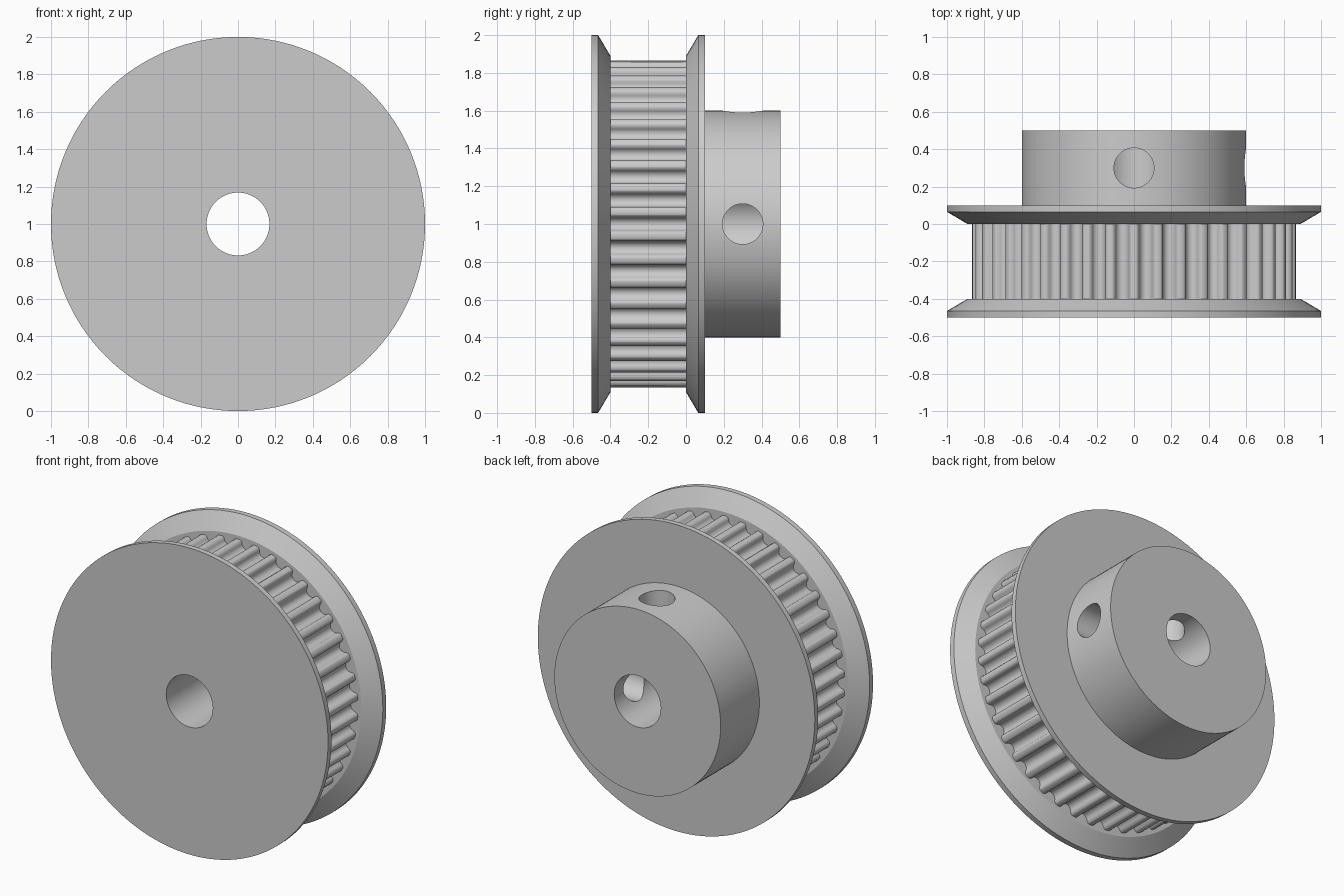
import bpy, bmesh
from math import sin, cos, pi, radians
from mathutils import Matrix, Vector

if "Cube" in bpy.data.objects:
    bpy.data.objects.remove(bpy.data.objects["Cube"], do_unlink=True)

BORE = 0.168      # shaft hole radius
HUB = 0.6         # hub radius
TEETH = 42
LAND = 0.867      # radius at the tooth tips
SEGMENTS = 128

metal = bpy.data.materials.new("plain grey metal")
metal.use_nodes = True
grey = (0.6, 0.6, 0.6, 1)
metal.diffuse_color = grey
metal.node_tree.nodes["Principled BSDF"].inputs["Base Color"].default_value = grey


def finish(name, bm):
    """Turn a bmesh into a named, coloured object."""
    bmesh.ops.recalc_face_normals(bm, faces=bm.faces)
    mesh = bpy.data.meshes.new(name)
    bm.to_mesh(mesh)
    bm.free()
    mesh.materials.append(metal)
    obj = bpy.data.objects.new(name, mesh)
    bpy.context.collection.objects.link(obj)
    return obj


def smooth(obj):
    bpy.ops.object.select_all(action="DESELECT")
    obj.select_set(True)
    bpy.context.view_layer.objects.active = obj
    bpy.ops.object.shade_smooth_by_angle(angle=radians(30))


def skin(name, loops):
    """Join closed loops of points into a ring-shaped solid."""
    bm = bmesh.new()
    rows = [[bm.verts.new(p) for p in loop] for loop in loops]
    for i, a in enumerate(rows):
        b = rows[(i + 1) % len(rows)]
        n = len(a)
        for j in range(n):
            k = (j + 1) % n
            bm.faces.new((a[j], a[k], b[k], b[j]))
    return finish(name, bm)


def around_axis(radius, angle, y):
    return Vector((radius * cos(angle), y, 1 + radius * sin(angle)))


def lathe(name, profile):
    """Spin a closed (radius, y) profile about the shaft axis."""
    angles = [2 * pi * i / SEGMENTS for i in range(SEGMENTS)]
    return skin(name, [[around_axis(r, a, y) for a in angles] for r, y in profile])


# Flanges with a bevelled inner side
def flange(name, outer, inner):
    rim = outer + (inner - outer) * 0.35
    return lathe(name, [(BORE, outer), (1, outer), (1, rim), (0.89, inner), (BORE, inner)])


smooth(flange("front_flange", -0.5, -0.4))
smooth(flange("back_flange", 0.1, 0.0))

# Toothed drum: one round-bottomed groove per pitch, as (sideways, radius)
half = [(0.052, LAND), (0.046, LAND - 0.003), (0.041, LAND - 0.010)]
half += [(0.037 * cos(a), LAND - 0.015 - 0.037 * sin(a))
         for a in [radians(d) for d in (0, 18, 36, 54, 72)]]
groove = [(-t, r) for t, r in half] + [(0, LAND - 0.052)] + half[::-1]
tips, core = [], []
for i in range(TEETH):
    for t, r in groove:
        angle = 2 * pi * i / TEETH + t / LAND
        tips.append((r, angle))
        core.append((BORE, angle))
smooth(skin("toothed_drum", [[around_axis(r, a, y) for r, a in ring]
                             for ring, y in ((core, -0.4), (tips, -0.4),
                                             (tips, 0.0), (core, 0.0))]))

# Hub with two set screw holes, one on the side and one on top
hub = lathe("hub", [(BORE, 0.1), (HUB, 0.1), (HUB, 0.5), (BORE, 0.5)])
for turn in (Matrix.Rotation(pi / 2, 4, "Y"), Matrix.Identity(4)):
    bm = bmesh.new()
    bmesh.ops.create_cone(bm, cap_ends=True, segments=48, radius1=0.107, radius2=0.107,
                          depth=0.8, matrix=Matrix.Translation((0, 0.3, 1)) @ turn
                          @ Matrix.Translation((0, 0, 0.4)))
    cutter = finish("screw_hole_cutter", bm)
    cutter.hide_render = True
    cut = hub.modifiers.new("screw_hole", "BOOLEAN")
    cut.operation = "DIFFERENCE"
    cut.solver = "EXACT"
    cut.object = cutter
    bpy.context.view_layer.objects.active = hub
    bpy.ops.object.modifier_apply(modifier=cut.name)
    bpy.data.objects.remove(cutter, do_unlink=True)
smooth(hub)
